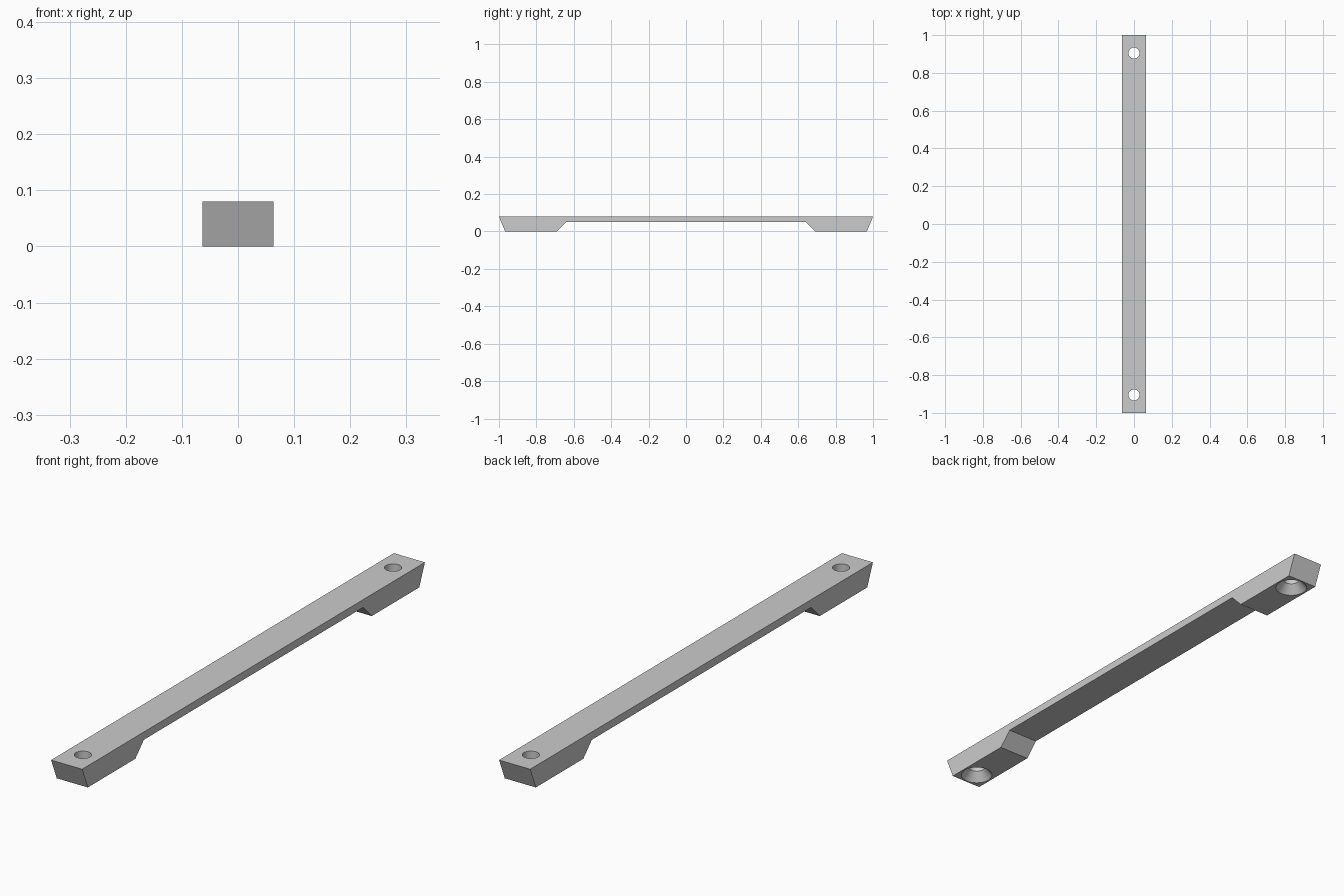
import bpy, bmesh, math

if "Cube" in bpy.data.objects:
    bpy.data.objects.remove(bpy.data.objects["Cube"], do_unlink=True)

HALF_WIDTH, HEIGHT = 0.0635, 0.08
HOLE_Y = 0.905

grey = bpy.data.materials.new("light_grey")
grey.use_nodes = True
grey.diffuse_color = (0.6, 0.6, 0.6, 1)
grey.node_tree.nodes["Principled BSDF"].inputs["Base Color"].default_value = grey.diffuse_color


def make_object(name, bm):
    bmesh.ops.recalc_face_normals(bm, faces=bm.faces)
    mesh = bpy.data.meshes.new(name)
    bm.to_mesh(mesh)
    bm.free()
    mesh.materials.append(grey)
    obj = bpy.data.objects.new(name, mesh)
    bpy.context.collection.objects.link(obj)
    return obj


def make_bar():
    # Side profile: top edge, sloped end, foot, chamfer up to the thin middle
    half = [(1.0, HEIGHT), (0.967, 0), (0.69, 0), (0.64, 0.051)]
    profile = half + [(-y, z) for y, z in reversed(half)]
    bm = bmesh.new()
    face = bm.faces.new([bm.verts.new((-HALF_WIDTH, y, z)) for y, z in profile])
    out = bmesh.ops.extrude_face_region(bm, geom=[face])
    moved = [v for v in out["geom"] if isinstance(v, bmesh.types.BMVert)]
    bmesh.ops.translate(bm, verts=moved, vec=(2 * HALF_WIDTH, 0, 0))
    return make_object("handle_bar", bm)


def make_hole_cutter(y, sides=48):
    # Countersunk screw hole, widening towards the underside
    profile = [(0.0655, -0.01), (0.029, 0.033), (0.029, HEIGHT + 0.02)]
    bm = bmesh.new()
    rings = [[bm.verts.new((r * math.cos(math.tau * i / sides),
                            y + r * math.sin(math.tau * i / sides), z))
              for i in range(sides)] for r, z in profile]
    for low, high in zip(rings, rings[1:]):
        for i in range(sides):
            j = (i + 1) % sides
            bm.faces.new((low[i], low[j], high[j], high[i]))
    bm.faces.new(rings[0])
    bm.faces.new(rings[-1])
    cutter = make_object("screw_hole_cutter", bm)
    cutter.hide_render = True
    return cutter


bar = make_bar()
bpy.ops.object.select_all(action="DESELECT")
bar.select_set(True)
bpy.context.view_layer.objects.active = bar

# Cut a screw hole through each foot
for side in (-1, 1):
    cutter = make_hole_cutter(side * HOLE_Y)
    mod = bar.modifiers.new("screw_hole", "BOOLEAN")
    mod.operation = "DIFFERENCE"
    mod.solver = "EXACT"
    mod.object = cutter
    bpy.ops.object.modifier_apply(modifier=mod.name)
    bpy.data.objects.remove(cutter, do_unlink=True)

bpy.ops.object.shade_smooth_by_angle(angle=math.radians(20))
